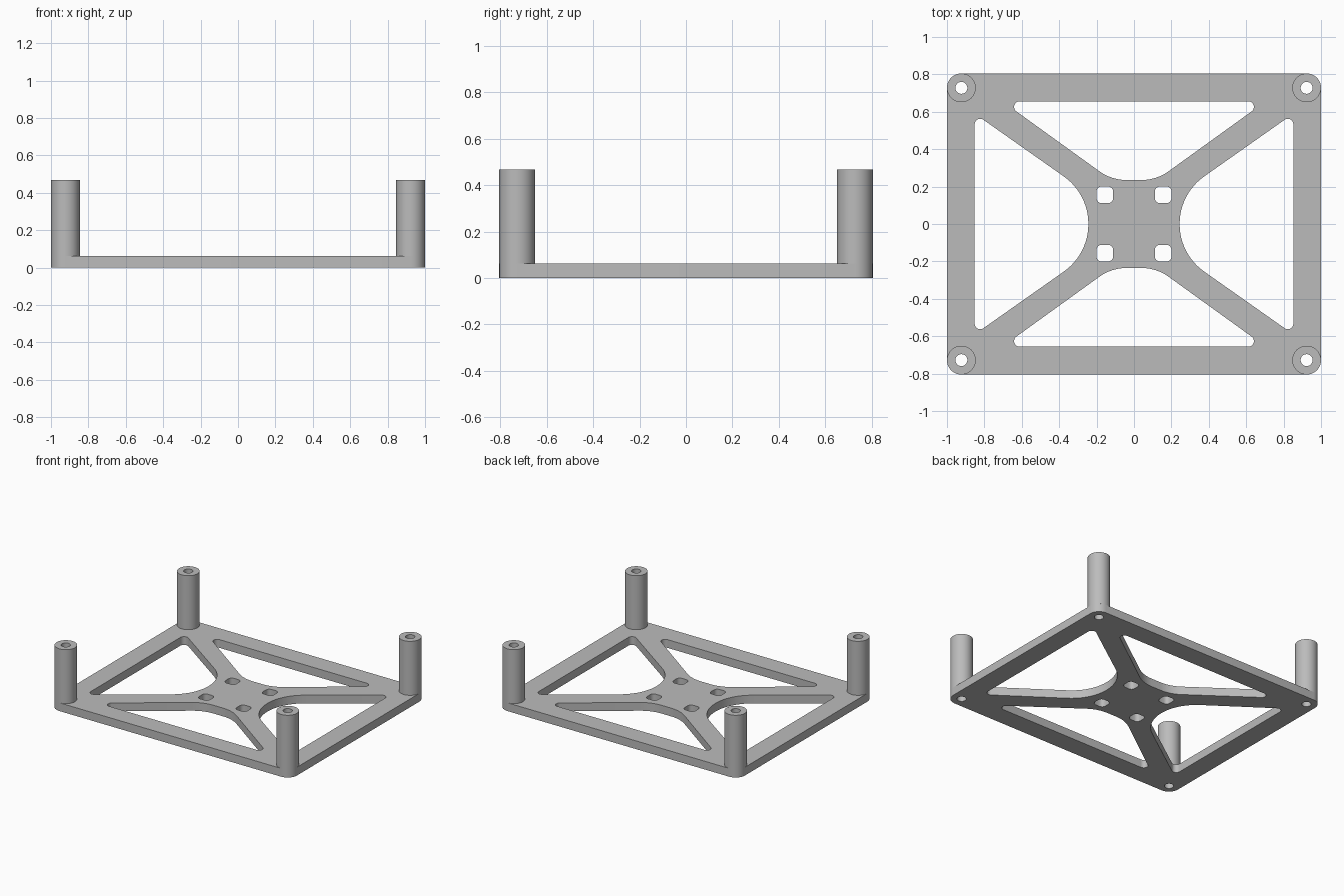
import bpy
import bmesh
from math import sin, tan, pi
from mathutils import Vector

if "Cube" in bpy.data.objects:
    bpy.data.objects.remove(bpy.data.objects["Cube"])

HALF_X, HALF_Y = 1.0, 0.805
PLATE_Z, POST_Z = 0.062, 0.468
POST_R, BORE_R = 0.077, 0.032
POST_X, POST_Y = HALF_X - POST_R, HALF_Y - POST_R

grey = bpy.data.materials.new("plain grey")
grey.use_nodes = True
grey.diffuse_color = (0.5, 0.5, 0.5, 1)
grey.node_tree.nodes["Principled BSDF"].inputs["Base Color"].default_value = (0.5, 0.5, 0.5, 1)


def rounded(corners, radii, steps=8):
    """Outline of a polygon with every corner rounded to its own radius."""
    pts = []
    for i, (corner, r) in enumerate(zip(corners, radii)):
        p = Vector(corner)
        u = (Vector(corners[i - 1]) - p).normalized()
        v = (Vector(corners[(i + 1) % len(corners)]) - p).normalized()
        angle = u.angle(v)
        centre = p + (u + v).normalized() * r / sin(angle / 2)
        start = p + u * r / tan(angle / 2) - centre
        end = p + v * r / tan(angle / 2) - centre
        w = pi - angle
        for k in range(steps + 1):
            t = k / steps
            pts.append(centre + (start * sin((1 - t) * w) + end * sin(t * w)) / sin(w))
    return pts


def box(x, y, cx=0, cy=0):
    return [(cx - x, cy - y), (cx + x, cy - y), (cx + x, cy + y), (cx - x, cy + y)]


def circle(r, cx, cy, steps=8):
    """A square rounded all the way to a circle, without repeated points."""
    pts = rounded(box(r, r, cx, cy), [r] * 4, steps)
    return [p for i, p in enumerate(pts) if i % (steps + 1)]


def extruded(name, outlines, z0, z1):
    """Fill the first outline, leaving the others as holes, and thicken it."""
    bm = bmesh.new()
    for pts in outlines:
        verts = [bm.verts.new((p.x, p.y, z0)) for p in pts]
        for i, vert in enumerate(verts):
            bm.edges.new((verts[i - 1], vert))
    bmesh.ops.triangle_fill(bm, use_beauty=True, edges=bm.edges[:], normal=(0, 0, 1))
    result = bmesh.ops.extrude_face_region(bm, geom=bm.faces[:])
    top = [g for g in result["geom"] if isinstance(g, bmesh.types.BMVert)]
    bmesh.ops.translate(bm, vec=(0, 0, z1 - z0), verts=top)
    bmesh.ops.recalc_face_normals(bm, faces=bm.faces[:])
    mesh = bpy.data.meshes.new(name)
    bm.to_mesh(mesh)
    bm.free()
    mesh.materials.append(grey)
    mesh.shade_smooth()
    mesh.set_sharp_from_angle(angle=pi / 6)
    obj = bpy.data.objects.new(name, mesh)
    bpy.context.collection.objects.link(obj)
    return obj


# Base plate: outer rim, four windows between the diagonal arms, screw holes
outlines = [rounded(box(HALF_X, HALF_Y), [POST_R] * 4)]
for s in (-1, 1):
    side = [(0.852, -0.59), (0.852, 0.59), (0.244, 0.162), (0.244, -0.162)]
    outlines.append(rounded([(s * x, s * y) for x, y in side], [0.03, 0.03, 0.31, 0.31], 12))
    end = [(0.704, 0.656), (-0.704, 0.656), (-0.12, 0.235), (0.12, 0.235)]
    outlines.append(rounded([(s * x, s * y) for x, y in end], [0.03, 0.03, 0.25, 0.25], 12))
for sx in (-1, 1):
    for sy in (-1, 1):
        outlines.append(rounded(box(0.045, 0.045, sx * 0.156, sy * 0.156), [0.028] * 4, 4))
        outlines.append(circle(BORE_R, sx * POST_X, sy * POST_Y))
extruded("base_plate", outlines, 0, PLATE_Z)

# Hollow corner posts
for sx, side_name in ((-1, "right"), (1, "left")):
    for sy, end_name in ((-1, "front"), (1, "back")):
        x, y = sx * POST_X, sy * POST_Y
        extruded(f"{end_name}_{side_name}_post",
                 [circle(POST_R, x, y, 10), circle(BORE_R, x, y)], PLATE_Z, POST_Z)
